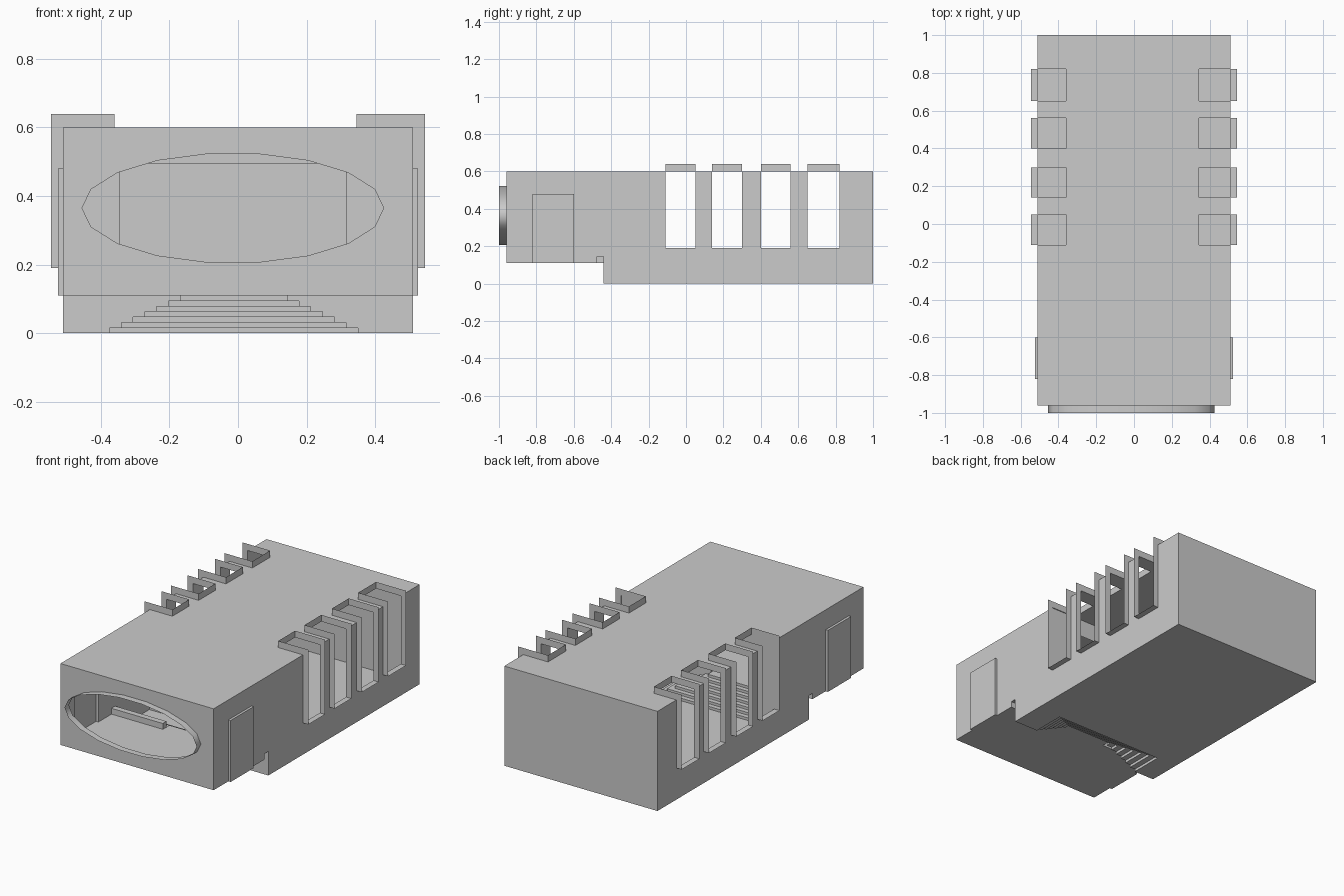
import bpy, bmesh, math

if "Cube" in bpy.data.objects:
    bpy.data.objects.remove(bpy.data.objects["Cube"])

W, YF, YS, YB = 0.51, -0.96, -0.44, 1.0      # half width, front, step and back
FLOOR, TOP = 0.11, 0.60
WINDOWS = [(-0.11, 0.05), (0.14, 0.30), (0.40, 0.56), (0.65, 0.82)]
SILL, DOOR, GROOVE = 0.19, (-0.82, -0.60, 0.48), (-0.475, 0.145)
CX, NST, RISE = -0.0125, 7, FLOOR / 7        # stairs
STEP_BACK, DEPTH = -0.24, 0.20 / 7
half = [0.3625 - 0.0345 * k for k in range(NST)]


def quad(bm, *pts):
    return bm.faces.new([bm.verts.new(p) for p in pts])


def grid(bm, us, vs, place, skip=lambda u, v: False):
    """Fill a sheet with rectangular cells, leaving out the holes."""
    for u0, u1 in zip(us, us[1:]):
        for v0, v1 in zip(vs, vs[1:]):
            if not skip((u0 + u1) / 2, (v0 + v1) / 2):
                quad(bm, place(u0, v0), place(u1, v0), place(u1, v1), place(u0, v1))


def finish(name, bm, recalc=True):
    bmesh.ops.remove_doubles(bm, verts=bm.verts, dist=1e-4)
    if recalc:
        bmesh.ops.recalc_face_normals(bm, faces=bm.faces)
    me = bpy.data.meshes.new(name)
    bm.to_mesh(me)
    bm.free()
    ob = bpy.data.objects.new(name, me)
    bpy.context.collection.objects.link(ob)
    return ob


def in_window(y):
    return any(a < y < b for a, b in WINDOWS)


def ellipse(y):
    return [(-0.015 + 0.44 * math.cos(math.tau * i / 18), y,
             0.365 + 0.16 * math.sin(math.tau * i / 18)) for i in range(18)]


# Hollow body shell
bm = bmesh.new()
ys = sorted([YF, YS, YB, GROOVE[0], DOOR[0], DOOR[1]] + [y for w in WINDOWS for y in w])
zs = [0, FLOOR, GROOVE[1], SILL, DOOR[2], TOP]


def side_hole(y, z):
    return ((y < YS and z < FLOOR) or (GROOVE[0] < y < YS and z < GROOVE[1])
            or (in_window(y) and z > SILL) or (DOOR[0] < y < DOOR[1] and z < DOOR[2]))


for x in (-W, W):
    grid(bm, ys, zs, lambda y, z: (x, y, z), side_hole)
grid(bm, [-W, -0.36, 0.345, W], ys, lambda x, y: (x, y, TOP),
     lambda x, y: in_window(y) and not -0.36 < x < 0.345)
grid(bm, [-W, W], [0, TOP], lambda x, z: (x, YB, z))

# floors, with the stair well left open
x0, x1 = CX - half[0], CX + half[0]
grid(bm, [-W, x0, x1, W], [YS, STEP_BACK, YB], lambda x, y: (x, y, 0),
     lambda x, y: x0 < x < x1 and y < STEP_BACK)
grid(bm, [-W, W], [YF, GROOVE[0]], lambda x, y: (x, y, FLOOR))

# groove across the underside, interrupted by the stair landing
l, r = CX - half[-1], CX + half[-1]
g, gz = GROOVE
for a, b in ((-W, l), (r, W)):
    quad(bm, (a, g, FLOOR), (b, g, FLOOR), (b, g, gz), (a, g, gz))
    quad(bm, (a, g, gz), (b, g, gz), (b, YS, gz), (a, YS, gz))
    quad(bm, (a, YS, gz), (b, YS, gz), (b, YS, FLOOR), (a, YS, FLOOR))
for x in (l, r):
    quad(bm, (x, g, FLOOR), (x, YS, FLOOR), (x, YS, gz), (x, g, gz))
quad(bm, (l, g, FLOOR), (r, g, FLOOR), (r, YS, FLOOR), (l, YS, FLOOR))

# step wall with the stepped opening
for k, h in enumerate(half):
    z0, z1 = k * RISE, (k + 1) * RISE
    for a, b in ((-W, CX - h), (CX + h, W)):
        quad(bm, (a, YS, z0), (b, YS, z0), (b, YS, z1), (a, YS, z1))

# front wall with the oval opening
edges = []
rect = [(-W, YF, FLOOR), (W, YF, FLOOR), (W, YF, TOP), (-W, YF, TOP)]
for loop in (rect, ellipse(YF)):
    vs = [bm.verts.new(p) for p in loop]
    edges += [bm.edges.new((vs[i - 1], vs[i])) for i in range(len(vs))]
bmesh.ops.triangle_fill(bm, edges=edges, use_beauty=True, normal=(0, -1, 0))
finish("body_shell", bm)

# Oval rim at the front
bm = bmesh.new()
a, b = ellipse(YF), ellipse(-1.0)
for i in range(18):
    quad(bm, a[i - 1], a[i], b[i], b[i - 1])
rim = finish("front_oval_rim", bm)
for p in rim.data.polygons:
    p.use_smooth = True

# Stairs between the two floors, narrowing toward the front
bm = bmesh.new()
for k, h in enumerate(half):
    z0, z1 = k * RISE, (k + 1) * RISE
    yb = STEP_BACK - k * DEPTH
    yn = yb - DEPTH
    a, b = CX - h, CX + h
    quad(bm, (a, yb, z0), (b, yb, z0), (b, yb, z1), (a, yb, z1))
    quad(bm, (a, yn, z1), (b, yn, z1), (b, yb, z1), (a, yb, z1))
    for s in (-1, 1):
        x = CX + s * h
        quad(bm, (x, YS, z0), (x, yb, z0), (x, yb, z1), (x, YS, z1))
        if k < NST - 1:
            xn = CX + s * half[k + 1]
            quad(bm, (x, YS, z1), (x, yn, z1), (xn, yn, z1), (xn, YS, z1))
finish("stairs", bm)

# Inner partition with a wide doorway
bm = bmesh.new()
grid(bm, [-W, -0.345, 0.315, W], [0, 0.495, TOP], lambda x, z: (x, -0.115, z),
     lambda x, z: -0.345 < x < 0.315 and z < 0.495)
finish("partition", bm)

for s, side, inner in ((-1, "left", -0.36), (1, "right", 0.345)):
    # Window surrounds: thin lips folded over the roof edge
    for i, (y0, y1) in enumerate(WINDOWS):
        bm = bmesh.new()
        base = [(inner, TOP), (s * W, TOP), (s * W, SILL)]
        lip = [(inner, 0.64), (s * 0.545, 0.64), (s * 0.545, SILL)]
        for y in (y0, y1):
            for j in (0, 1):
                quad(bm, *[(x, y, z) for x, z in (base[j], base[j + 1], lip[j + 1], lip[j])])
        for j in (0, 2):
            (xa, za), (xb, zb) = base[j], lip[j]
            quad(bm, (xa, y0, za), (xa, y1, za), (xb, y1, zb), (xb, y0, zb))
        finish(f"window_surround_{side}_{i + 1}", bm)

    # Raised side door, open toward the inside
    bm = bmesh.new()
    d0, d1, dz = DOOR
    xi, xo = s * W, s * 0.525
    quad(bm, (xo, d0, FLOOR), (xo, d1, FLOOR), (xo, d1, dz), (xo, d0, dz))
    for y in (d0, d1):
        quad(bm, (xi, y, FLOOR), (xo, y, FLOOR), (xo, y, dz), (xi, y, dz))
    for z in (FLOOR, dz):
        quad(bm, (xi, d0, z), (xo, d0, z), (xo, d1, z), (xi, d1, z))
    finish(f"door_{side}", bm)
